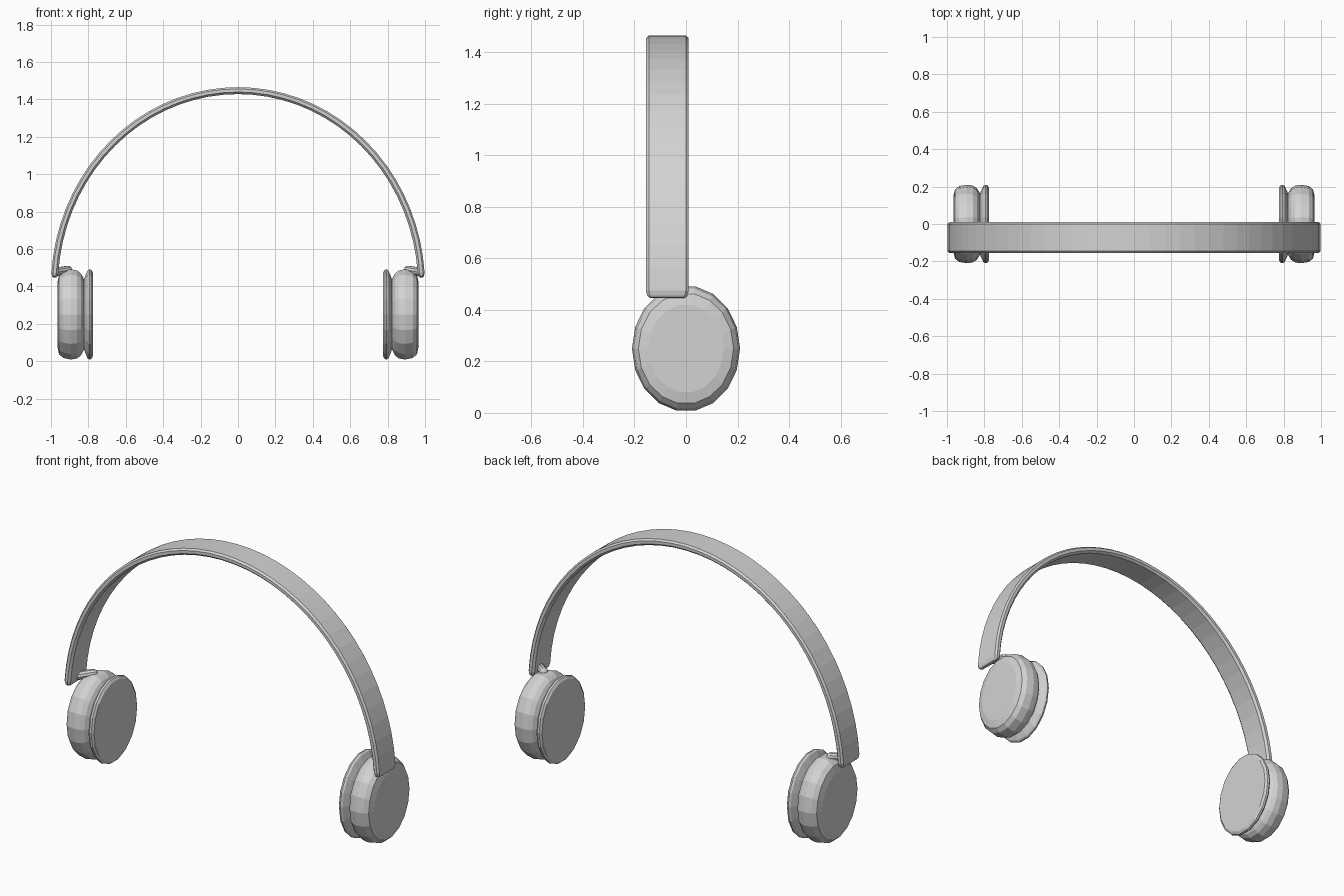
import bpy, bmesh
from math import sin, cos, pi
from mathutils import Vector

cube = bpy.data.objects.get("Cube")
if cube:
    bpy.data.objects.remove(cube, do_unlink=True)

grey = bpy.data.materials.new("light grey")
grey.use_nodes = True
grey.diffuse_color = (0.65, 0.65, 0.65, 1)
grey.node_tree.nodes["Principled BSDF"].inputs["Base Color"].default_value = grey.diffuse_color


def loft(name, rings):
    """Skin a list of closed rings and cap both ends."""
    bm = bmesh.new()
    loops = [[bm.verts.new(p) for p in ring] for ring in rings]
    n = len(loops[0])
    for a, b in zip(loops, loops[1:]):
        for i in range(n):
            j = (i + 1) % n
            bm.faces.new((a[i], a[j], b[j], b[i]))
    bm.faces.new(loops[0])
    bm.faces.new(loops[-1])
    bmesh.ops.recalc_face_normals(bm, faces=bm.faces)
    mesh = bpy.data.meshes.new(name)
    bm.to_mesh(mesh)
    bm.free()
    mesh.materials.append(grey)
    obj = bpy.data.objects.new(name, mesh)
    bpy.context.collection.objects.link(obj)
    return obj


def oval_rings(side, profile, sides=18):
    """Oval rings along x from (x, scale) pairs."""
    return [[Vector((side * x, 0.21 * s * cos(2 * pi * i / sides),
                     0.25 + 0.245 * s * sin(2 * pi * i / sides)))
             for i in range(sides)] for x, s in profile]


def capsule_rings(start, end, radius, sides=10, steps=3):
    """Rings of a round-ended rod."""
    axis = (end - start).normalized()
    u = axis.cross(Vector((0, 0, 1))).normalized()
    v = axis.cross(u)
    stations = []
    for k in range(steps + 1):
        t = 0.2 + (pi / 2 - 0.2) * k / steps
        stations.append((start - axis * radius * cos(t), radius * sin(t)))
    for k in range(steps + 1):
        t = pi / 2 - (pi / 2 - 0.2) * k / steps
        stations.append((end + axis * radius * cos(t), radius * sin(t)))
    return [[c + r * (u * cos(2 * pi * i / sides) + v * sin(2 * pi * i / sides))
             for i in range(sides)] for c, r in stations]


# Headband: bevelled strip swept over an oval arch, tapered at the tips
half = [(0.072, 0), (0.0825, -0.009), (0.0825, -0.026), (0.07, -0.037)]
section = half + [(-y, d) for y, d in reversed(half)]


def band_ring(angle, width=1.0, thick=1.0):
    centre = Vector((cos(angle), -0.0725, 0.4 + 1.065 * sin(angle)))
    normal = Vector((1.065 * cos(angle), 0, sin(angle))).normalized()
    return [centre + Vector((0, y * width, 0)) + normal * ((d + 0.018) * thick - 0.018)
            for y, d in section]


first, segments = 0.07, 36
arch = [band_ring(first + (pi - 2 * first) * i / segments) for i in range(segments + 1)]
tip = [(0.045, 0.82, 0.45), (0.052, 0.94, 0.75)]
arch = ([band_ring(a, w, t) for a, w, t in tip] + arch
        + [band_ring(pi - a, w, t) for a, w, t in reversed(tip)])
loft("headband", arch)

# Ear cups, cushions and hinges, mirrored across x
cup = [(0.82, 0.74), (0.828, 0.82), (0.84, 0.91), (0.86, 0.975), (0.893, 1.0),
       (0.935, 0.965), (0.957, 0.88), (0.966, 0.7)]
cushion = [(0.828, 0.72), (0.818, 0.84), (0.805, 0.97), (0.795, 1.0),
           (0.785, 0.99), (0.776, 0.93)]
for side, label in ((1, "left"), (-1, "right")):
    loft(label + "_ear_cup", oval_rings(side, cup))
    loft(label + "_cushion", oval_rings(side, cushion))
    loft(label + "_hinge", capsule_rings(Vector((side * 0.91, -0.012, 0.488)),
                                         Vector((side * 0.97, -0.065, 0.478)), 0.023))
